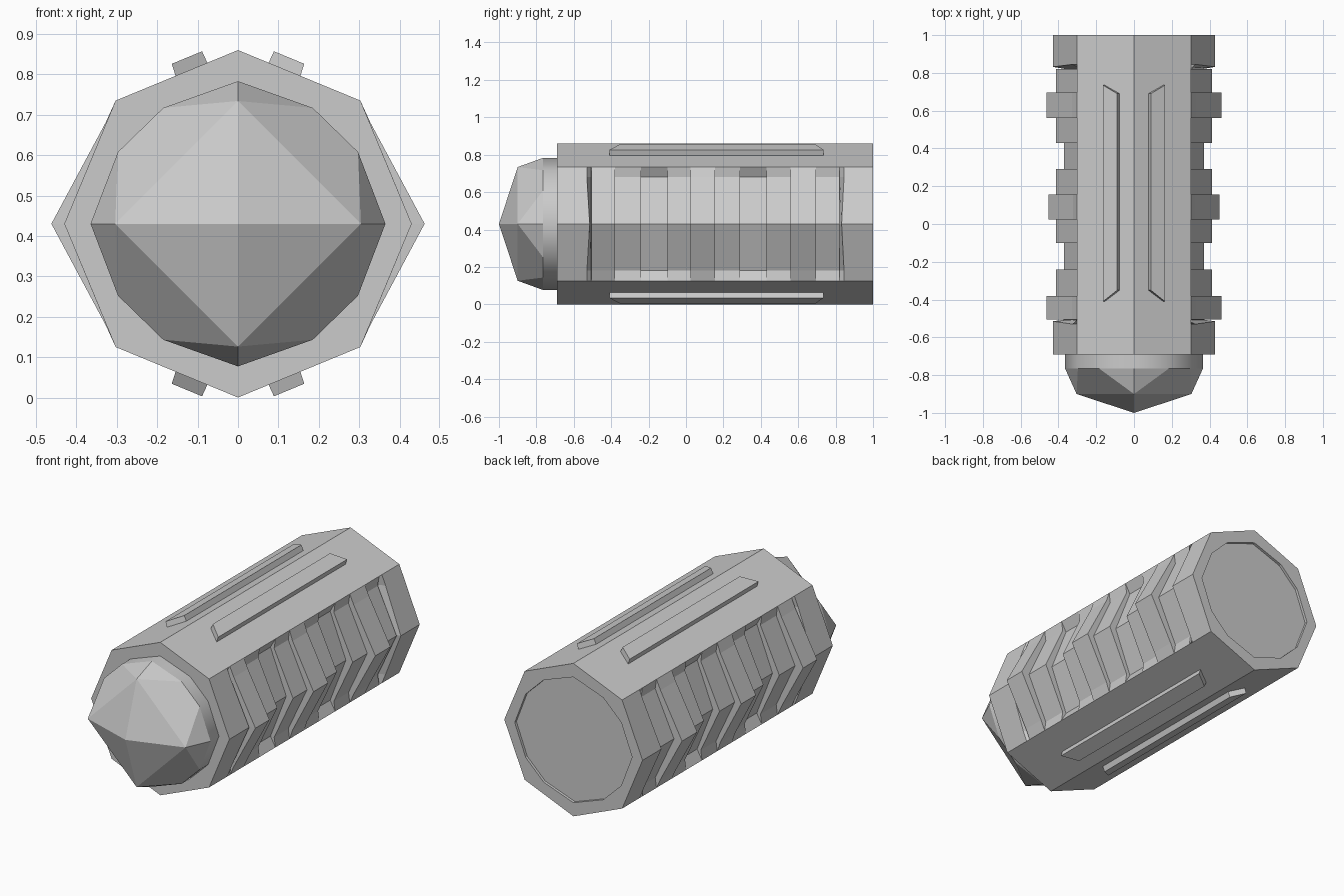
import bpy, bmesh

if "Cube" in bpy.data.objects:
    bpy.data.objects.remove(bpy.data.objects["Cube"])

CZ = 0.43  # height of the long axis


def around(half):
    """Complete a top-to-bottom right half (x, y, z) into a closed ring."""
    return half + [(-x, y, z) for x, y, z in half[-2:0:-1]]


def finish(bm, name, clean=True):
    bmesh.ops.remove_doubles(bm, verts=bm.verts, dist=1e-5)
    if clean:
        bmesh.ops.dissolve_limit(bm, angle_limit=0.005, verts=bm.verts, edges=bm.edges)
    bmesh.ops.recalc_face_normals(bm, faces=bm.faces)
    me = bpy.data.meshes.new(name)
    bm.to_mesh(me)
    bm.free()
    ob = bpy.data.objects.new(name, me)
    ob.location.z = CZ
    bpy.context.collection.objects.link(ob)
    return ob


def skin(bm, rings):
    rows = [[bm.verts.new(p) for p in r] for r in rings]
    for a, b in zip(rows, rows[1:]):
        for i in range(len(a)):
            j = (i + 1) % len(a)
            bm.faces.new((a[i], a[j], b[j], b[i]))
    return rows


def body_ring(y, xa, xm, ya=None, ym=None):
    """Octagon section whose side chevron sits at xa (ends) and xm (middle)."""
    ya = y if ya is None else ya
    ym = y if ym is None else ym
    return around([(0, y, .43), (.303, y, .305), (xa, ya, .25), (xm, ym, 0),
                   (xa, ya, -.25), (.303, y, -.305), (0, y, -.43)])


def round_ring(y):
    return around([(0, y, .353), (.185, y, .287), (.297, y, .178), (.365, y, 0),
                   (.297, y, -.178), (.185, y, -.287), (0, y, -.353)])


# Octagonal body with recessed, stepped sides and a shallow socket at the back
OCT = (.326, .43)
LOW, MID, HIGH, CENTRE = (.272, .37), (.295, .412), (.328, .462), (.322, .452)
steps = [(-.505, -.38, HIGH), (-.38, -.24, MID), (-.24, -.10, LOW), (-.10, .025, MID),
         (.025, .155, CENTRE), (.155, .29, MID), (.29, .43, LOW), (.43, .56, MID),
         (.56, .695, HIGH), (.695, .82, MID)]
rings = [body_ring(-.69, *OCT), body_ring(-.53, *OCT, ym=-.515),
         body_ring(-.507, *LOW)]
for y0, y1, level in steps:
    rings += [body_ring(y0, *level), body_ring(y1, *level)]
rings += [body_ring(.822, *LOW), body_ring(.845, *OCT, ym=.832), body_ring(1, *OCT),
          round_ring(1), round_ring(.985)]
bm = bmesh.new()
rows = skin(bm, rings)
bm.faces.new(rows[0])
bm.faces.new(rows[-1])
finish(bm, "body")

# Faceted nose on a short round collar
bm = bmesh.new()
back, rim = skin(bm, [round_ring(-.66), round_ring(-.765)])
for f in bm.faces:
    f.smooth = True
bm.faces.new(back)
square = [bm.verts.new((x, -.9, z)) for x, z in ((0, .304), (.304, 0), (0, -.304), (-.304, 0))]
tip = bm.verts.new((0, -1, 0))
for q in range(4):
    a, b, c, d = (rim[(3 * q + k) % 12] for k in range(4))
    s, t = square[q], square[(q + 1) % 4]
    for face in ((a, b, s), (s, b, c, t), (c, d, t), (s, t, tip)):
        bm.faces.new(face)
for e in bm.edges:
    e.smooth = all(f.smooth for f in e.link_faces)
finish(bm, "nose", clean=False)

# Raised strips on the four top and bottom faces
for side, sx in (("right", 1), ("left", -1)):
    for level, sz in (("upper", 1), ("lower", -1)):
        bm = bmesh.new()
        rings = []
        for xo, zo, xi, zi in ((.151, .355, .071, .388), (.164, .396, .089, .427)):
            rings.append([(sx * xo, -.41, sz * zo), (sx * xo, .735, sz * zo),
                          (sx * xi, .69, sz * zi), (sx * xi, -.35, sz * zi)])
        rows = skin(bm, rings)
        for r in rows:
            bm.faces.new(r)
        finish(bm, f"{level}_{side}_strip")
